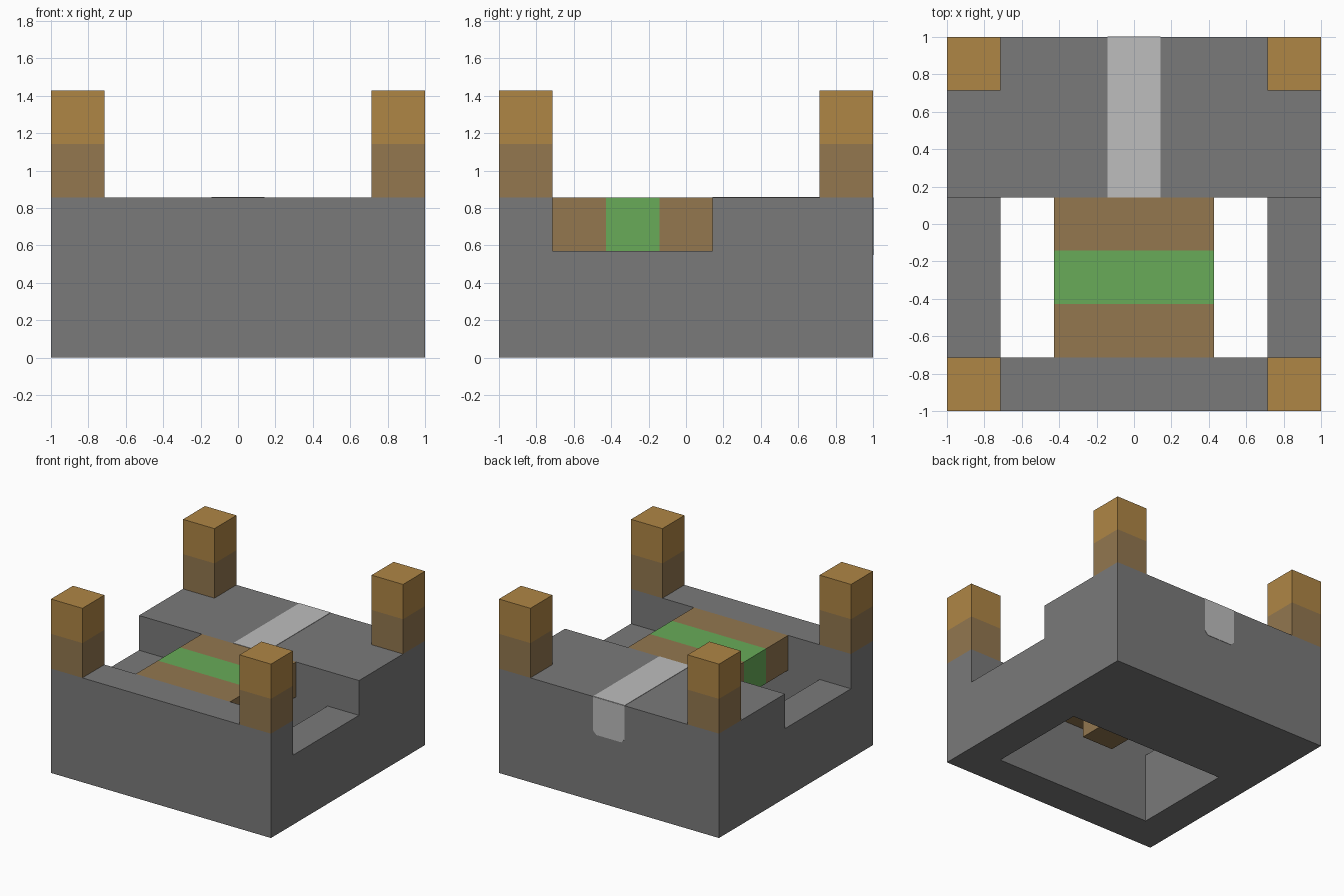
import bpy
import bmesh
from itertools import product
from mathutils import Vector

U = 2 / 7  # one building block

if "Cube" in bpy.data.objects:
    bpy.data.objects.remove(bpy.data.objects["Cube"])


def material(name, rgb):
    """Flat material from 8-bit display values."""
    col = [((c / 255 + 0.055) / 1.055) ** 2.4 for c in rgb] + [1]
    m = bpy.data.materials.new(name)
    m.use_nodes = True
    m.diffuse_color = col
    m.node_tree.nodes["Principled BSDF"].inputs["Base Color"].default_value = col
    return m


STONE = material("stone grey", (122, 122, 122))
PALE = material("pale grey", (189, 189, 189))
EARTH = material("earth brown", (147, 119, 79))
WOOD = material("golden wood", (175, 134, 69))
GRASS = material("grass green", (104, 171, 88))


def finish(name, bm, mats):
    bmesh.ops.recalc_face_normals(bm, faces=bm.faces)
    me = bpy.data.meshes.new(name)
    bm.to_mesh(me)
    bm.free()
    for m in mats:
        me.materials.append(m)
    ob = bpy.data.objects.new(name, me)
    bpy.context.collection.objects.link(ob)
    return ob


def box(name, lo, hi, mats, axis=0, cuts=(), indices=(0,)):
    """Box between two corners, sliced along an axis into coloured bands."""
    lo, hi = Vector(lo), Vector(hi)
    bm = bmesh.new()
    bmesh.ops.create_cube(bm, size=1)
    for v in bm.verts:
        v.co = (lo + hi) / 2 + v.co * (hi - lo)
    normal = Vector([float(i == axis) for i in range(3)])
    for c in cuts:
        geom = bm.verts[:] + bm.edges[:] + bm.faces[:]
        bmesh.ops.bisect_plane(bm, geom=geom, plane_co=normal * c, plane_no=normal)
    for f in bm.faces:
        f.material_index = indices[sum(f.calc_center_median()[axis] > c for c in cuts)]
    return finish(name, bm, mats)


# Stone body: block shell with an open shaft and lowered side walls
def stone_body():
    lines = ((-1, -2.5 * U, 2.5 * U, 1), (-1, -2.5 * U, U / 2, 1), (0, 2 * U, 3 * U))
    solid = {c for c in product(range(3), range(3), range(2))
             if not (c[1] == 1 and (c[0] == 1 or c[2] == 1))}
    bm = bmesh.new()
    for cell in solid:
        for axis, side in product(range(3), (0, 1)):
            near = list(cell)
            near[axis] += 2 * side - 1
            if tuple(near) in solid:
                continue
            a, b = (axis + 1) % 3, (axis + 2) % 3
            quad = []
            for da, db in ((0, 0), (1, 0), (1, 1), (0, 1)):
                k = list(cell)
                k[axis] += side
                k[a] += da
                k[b] += db
                quad.append(bm.verts.new([lines[i][k[i]] for i in range(3)]))
            bm.faces.new(quad)
    bmesh.ops.remove_doubles(bm, verts=bm.verts, dist=0.0001)
    return finish("stone_body", bm, [STONE])


stone_body()

# Corner posts: earth below, wood above
for sx, sy in product((-1, 1), repeat=2):
    name = ("front" if sy < 0 else "back") + ("_left" if sx > 0 else "_right") + "_post"
    x, y = sx * 3 * U, sy * 3 * U
    box(name, (x - U / 2, y - U / 2, 3 * U), (x + U / 2, y + U / 2, 5 * U),
        [EARTH, WOOD], 2, (4 * U,), (0, 1))

# Bridge over the shaft with a grass band, and the block hanging under it
box("bridge", (-1.5 * U, -2.5 * U, 2 * U), (1.5 * U, U / 2, 3 * U),
    [EARTH, GRASS], 1, (-1.5 * U, -U / 2), (0, 1, 0))
box("hanging_block", (-U / 2, -1.5 * U, U), (U / 2, -U / 2, 2 * U), [EARTH])

# Pale path along the top, and its end down the back with clipped corners
T = 0.003
box("path_top", (-U / 2, U / 2, 3 * U), (U / 2, 1, 3 * U + T), [PALE])
bm = bmesh.new()
low, h, clip = 0.55, U / 2, 0.03
outline = ((-h, 3 * U), (-h, low + clip), (clip - h, low),
           (h - clip, low), (h, low + clip), (h, 3 * U))
end = bm.faces.new([bm.verts.new((x, 1, z)) for x, z in outline])
out = bmesh.ops.extrude_face_region(bm, geom=[end])
bmesh.ops.translate(bm, vec=(0, T, 0),
                    verts=[g for g in out["geom"] if isinstance(g, bmesh.types.BMVert)])
finish("path_end", bm, [PALE])
